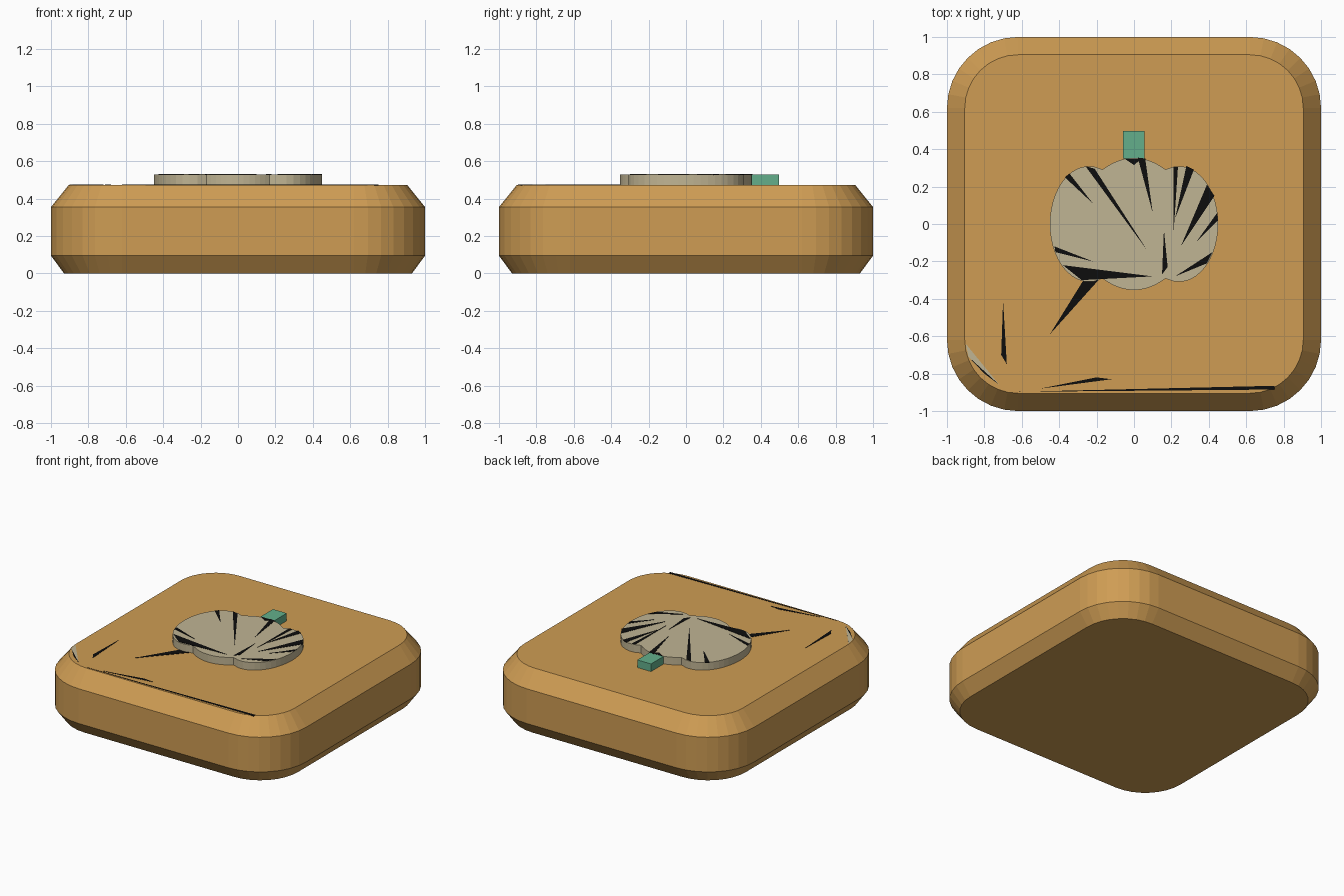
import bpy, bmesh, math

if "Cube" in bpy.data.objects:
    bpy.data.objects.remove(bpy.data.objects["Cube"])


def material(name, rgb):
    m = bpy.data.materials.new(name)
    m.diffuse_color = (*rgb, 1.0)
    m.use_nodes = True
    m.node_tree.nodes["Principled BSDF"].inputs["Base Color"].default_value = m.diffuse_color
    return m


ORANGE = material("warm orange", (0.62, 0.335, 0.088))
TAN = material("pale tan", (0.53, 0.46, 0.295))
GREEN = material("leaf green", (0.125, 0.43, 0.26))
BLACK = material("black", (0.004, 0.004, 0.004))


def loft(name, rings, mat):
    """Closed solid through rings of equal point count, listed bottom to top."""
    bm = bmesh.new()
    loops = [[bm.verts.new(p) for p in ring] for ring in rings]
    n = len(loops[0])
    for a, b in zip(loops, loops[1:]):
        for i in range(n):
            j = (i + 1) % n
            bm.faces.new((a[i], a[j], b[j], b[i]))
    bm.faces.new(loops[0][::-1])
    bm.faces.new(loops[-1])
    bmesh.ops.recalc_face_normals(bm, faces=bm.faces)
    me = bpy.data.meshes.new(name)
    bm.to_mesh(me)
    bm.free()
    me.materials.append(mat)
    ob = bpy.data.objects.new(name, me)
    bpy.context.collection.objects.link(ob)
    return ob


def prism(name, outline, z0, z1, mat):
    return loft(name, [[(x, y, z) for x, y in outline] for z in (z0, z1)], mat)


def rounded_square(inset, z, core=0.62, steps=8):
    r = 1.0 - core - inset
    ring = []
    for k, (sx, sy) in enumerate(((1, 1), (-1, 1), (-1, -1), (1, -1))):
        for i in range(steps + 1):
            a = math.pi / 2 * (k + i / steps)
            ring.append((sx * core + r * math.cos(a), sy * core + r * math.sin(a), z))
    return ring


TOP, EMBLEM_TOP = 0.473, 0.53

# Block with chamfered top and bottom edges
loft("block", [rounded_square(0.07, 0), rounded_square(0, 0.095),
               rounded_square(0, 0.355), rounded_square(0.095, TOP)], ORANGE)


# Pumpkin outline: union of three ellipses, sampled around the centre
def far_hit(a, cx, rx, ry):
    dx, dy = math.cos(a) / rx, math.sin(a) / ry
    A, B, C = dx * dx + dy * dy, -dx * cx / rx, (cx / rx) ** 2 - 1
    disc = B * B - A * C
    return (-B + math.sqrt(disc)) / A if disc >= 0 else 0.0


outline = []
for i in range(72):
    a = 2 * math.pi * i / 72
    r = max(far_hit(a, *e) for e in ((0, 0.295, 0.353), (0.24, 0.21, 0.31), (-0.24, 0.21, 0.31)))
    outline.append((r * math.cos(a), r * math.sin(a)))
prism("pumpkin", outline, TOP - 0.01, EMBLEM_TOP, TAN)

# Stem
prism("stem", [(-0.058, 0.35), (0.056, 0.35), (0.056, 0.497), (-0.058, 0.497)],
      TOP - 0.01, EMBLEM_TOP, GREEN)

# Black streaks on the pumpkin
streaks = [
    ((0.07, -0.14), (-0.21, 0.295), (-0.26, 0.31)),
    ((-0.22, 0.11), (-0.345, 0.27), (-0.37, 0.25)),
    ((0.10, 0.06), (0.06, 0.35), (0.02, 0.355)),
    ((0.21, -0.07), (0.235, 0.305), (0.21, 0.305)),
    ((0.22, 0.03), (0.32, 0.29), (0.28, 0.31)),
    ((0.25, -0.12), (0.43, 0.15), (0.39, 0.21)),
    ((0.33, -0.10), (0.448, 0.02), (0.445, 0.06)),
    ((0.10, -0.28), (-0.38, -0.22), (-0.28, -0.30)),
    ((-0.22, -0.20), (-0.425, -0.12), (-0.42, -0.15)),
    ((0.22, -0.28), (0.39, -0.21), (0.42, -0.15)),
    ((0.15, -0.27), (0.18, -0.23), (0.16, -0.03)),
    ((0.0, 0.315), (0.04, 0.349), (-0.05, 0.349)),
]
for i, tri in enumerate(streaks):
    prism(f"pumpkin_streak_{i + 1}", tri, EMBLEM_TOP - 0.003, EMBLEM_TOP + 0.002, BLACK)

# Streaks on the block top
marks = [
    ((-0.45, -0.59), (-0.19, -0.30), (-0.27, -0.30)),
    ((-0.70, -0.41), (-0.71, -0.70), (-0.68, -0.75)),
    ((-0.62, -0.897), (0.75, -0.885), (0.75, -0.865)),
    ((-0.50, -0.88), (-0.12, -0.83), (-0.20, -0.82)),
    ((-0.885, -0.71), (-0.80, -0.80), (-0.72, -0.86)),
]
for i, tri in enumerate(marks):
    prism(f"block_streak_{i + 1}", tri, TOP - 0.003, TOP + 0.002, BLACK)
prism("corner_patch", [(-0.90, -0.64), (-0.885, -0.71), (-0.72, -0.86)],
      TOP - 0.003, TOP + 0.002, TAN)
